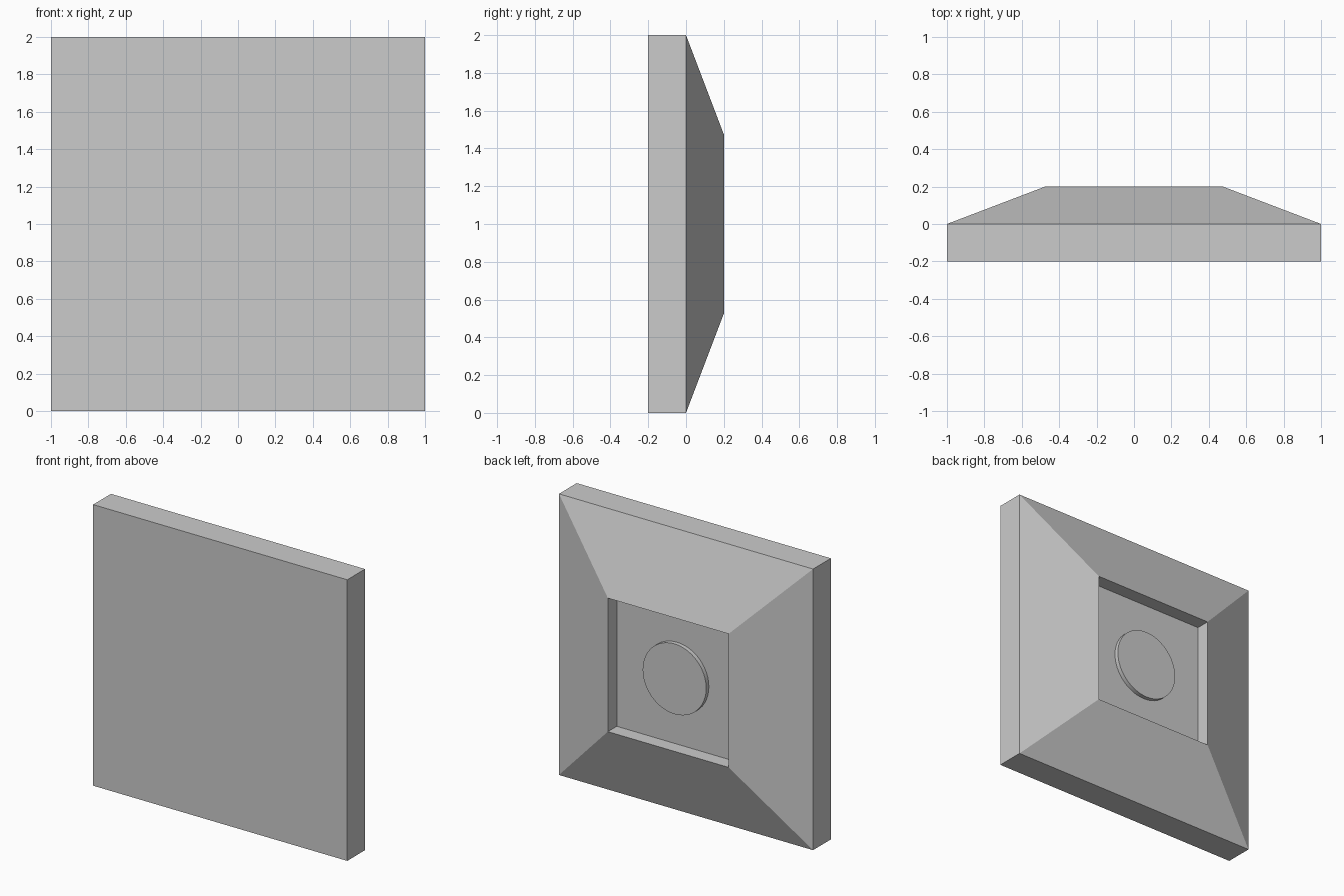
import bpy, bmesh
from math import pi
from mathutils import Vector, Matrix

if "Cube" in bpy.data.objects:
    bpy.data.objects.remove(bpy.data.objects["Cube"])

CENTRE = Vector((0, 0, 1))


def add_object(name, bm):
    bmesh.ops.recalc_face_normals(bm, faces=bm.faces)
    mesh = bpy.data.meshes.new(name)
    bm.to_mesh(mesh)
    bm.free()
    obj = bpy.data.objects.new(name, mesh)
    bpy.context.collection.objects.link(obj)
    return obj


# Panel: square rings (half width, y) give slab, sloped back and recess
bm = bmesh.new()
rings = []
for half, y in [(1, -0.2), (1, 0), (0.475, 0.2), (0.475, 0.1)]:
    rings.append([bm.verts.new(CENTRE + Vector((sx * half, y, sz * half)))
                  for sx, sz in [(-1, -1), (1, -1), (1, 1), (-1, 1)]])
for a, b in zip(rings, rings[1:]):
    for i in range(4):
        j = (i + 1) % 4
        bm.faces.new((a[i], a[j], b[j], b[i]))
bm.faces.new(rings[0])
bm.faces.new(rings[-1])
add_object("wall_panel", bm)

# Raised round disc on the recess floor
bm = bmesh.new()
bmesh.ops.create_cone(bm, cap_ends=True, segments=48, radius1=0.25, radius2=0.25,
                      depth=0.03,
                      matrix=Matrix.Translation((0, 0.115, 1)) @ Matrix.Rotation(pi / 2, 4, 'X'))
disc = add_object("mount_disc", bm)
bpy.context.view_layer.objects.active = disc
disc.select_set(True)
bpy.ops.object.shade_smooth_by_angle()
